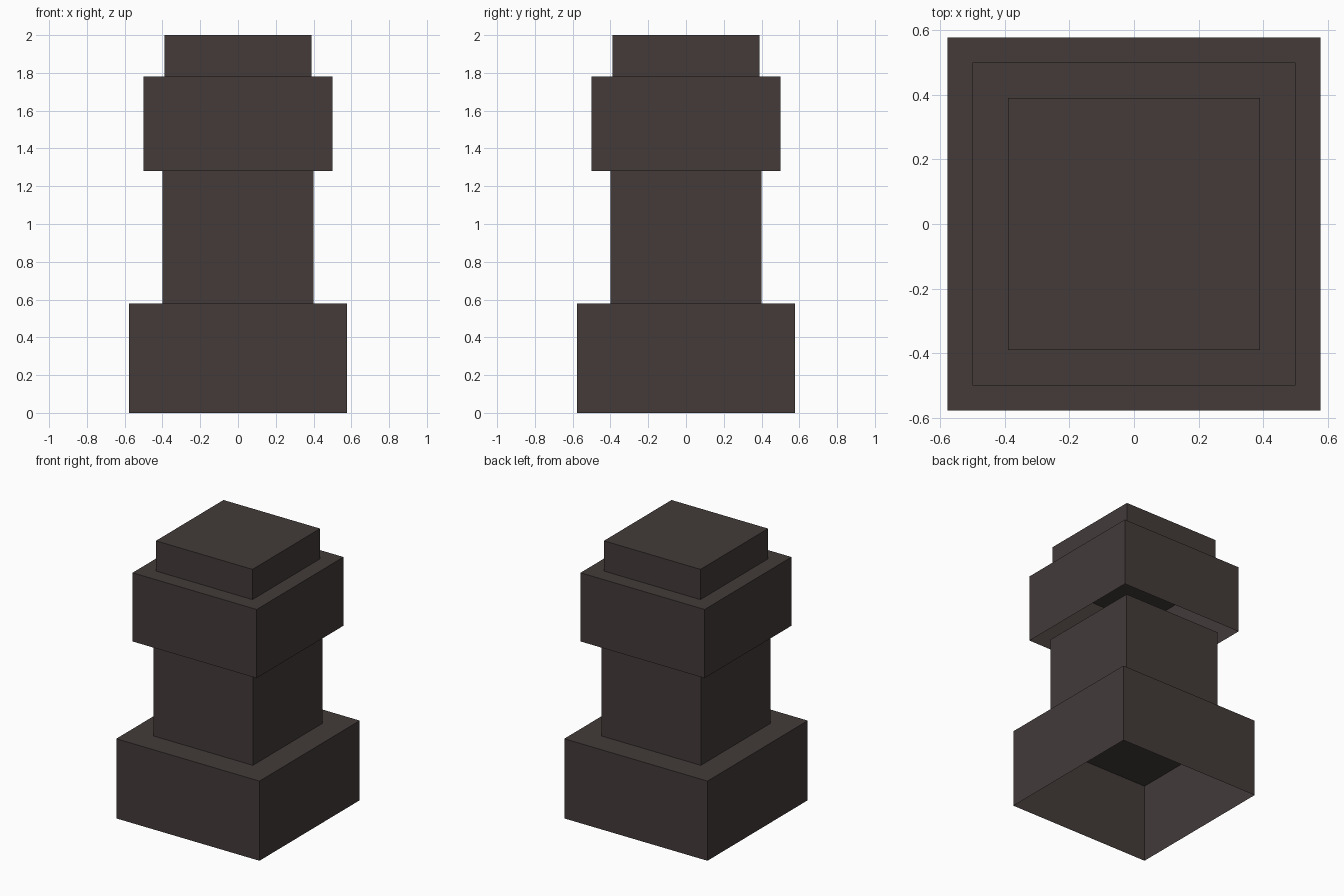
import bpy, bmesh

if "Cube" in bpy.data.objects:
    bpy.data.objects.remove(bpy.data.objects["Cube"])

stone = bpy.data.materials.new("dark warm grey")
stone.diffuse_color = (0.056, 0.043, 0.042, 1)
stone.use_nodes = True
stone.node_tree.nodes["Principled BSDF"].inputs["Base Color"].default_value = stone.diffuse_color


def open_block(name, half, z0, z1):
    """Square block with walls and a top, open underneath."""
    bm = bmesh.new()
    bmesh.ops.create_cube(bm, size=1)
    for v in bm.verts:
        v.co.x *= 2 * half
        v.co.y *= 2 * half
        v.co.z = z1 if v.co.z > 0 else z0
    bm.normal_update()
    bottom = [f for f in bm.faces if f.normal.z < -0.5]
    bmesh.ops.delete(bm, geom=bottom, context='FACES_ONLY')
    mesh = bpy.data.meshes.new(name)
    bm.to_mesh(mesh)
    bm.free()
    mesh.materials.append(stone)
    obj = bpy.data.objects.new(name, mesh)
    bpy.context.collection.objects.link(obj)


# Stacked blocks from the ground up
open_block("base", 0.577, 0.0, 0.58)
open_block("column", 0.40, 0.58, 1.28)
open_block("head", 0.50, 1.28, 1.78)
open_block("cap", 0.389, 1.78, 2.0)
